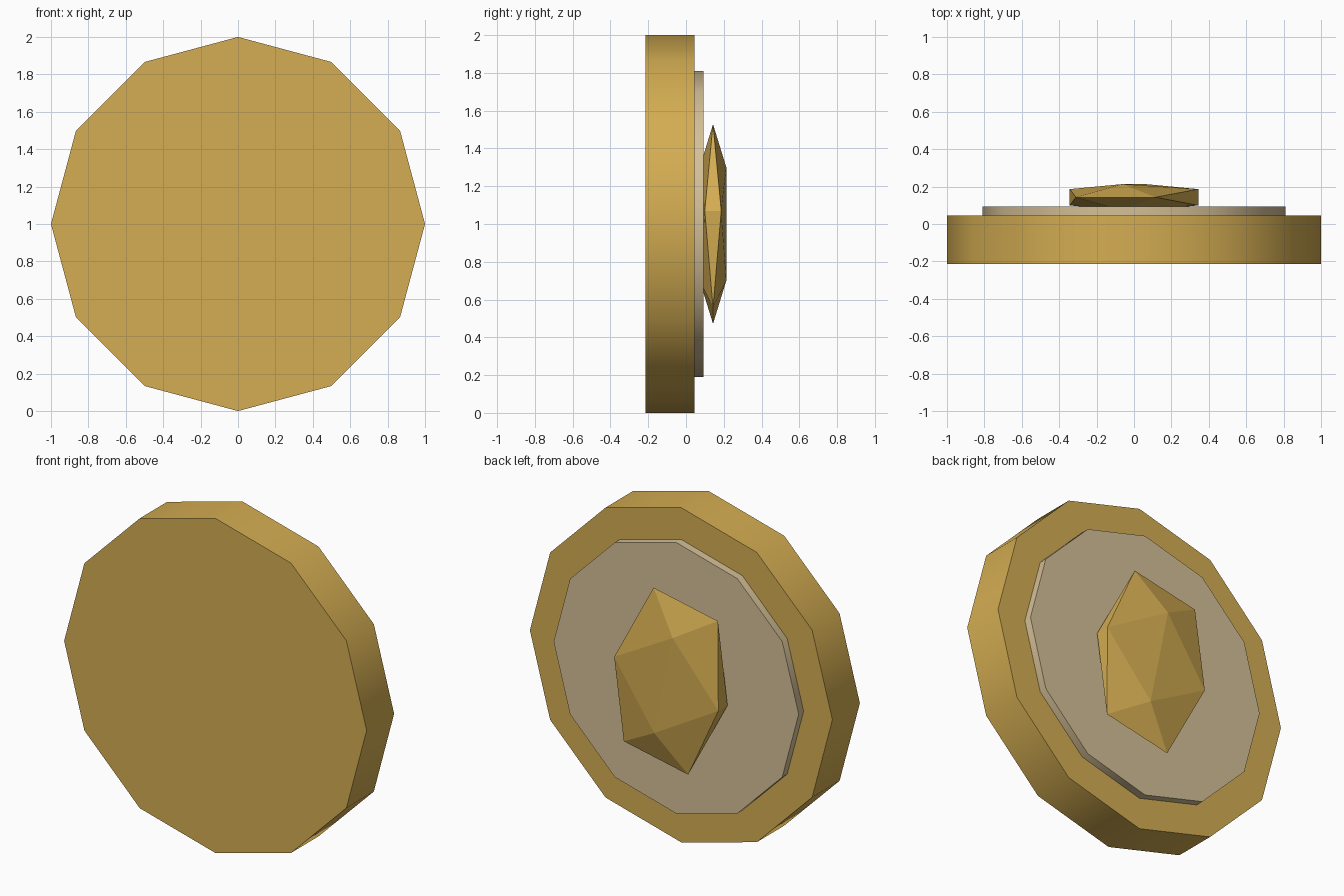
import bpy
import bmesh
from math import pi, radians, sqrt
from mathutils import Matrix, Vector

cube = bpy.data.objects.get("Cube")
if cube:
    bpy.data.objects.remove(cube, do_unlink=True)


def linear(c):
    c /= 255
    return c / 12.92 if c <= 0.04045 else ((c + 0.055) / 1.055) ** 2.4


def material(name, *rgb):
    m = bpy.data.materials.new(name)
    m.use_nodes = True
    colour = [linear(c) for c in rgb] + [1]
    m.diffuse_color = colour
    m.node_tree.nodes["Principled BSDF"].inputs["Base Color"].default_value = colour
    return m


gold = material("gold", 212, 173, 82)
pale = material("pale_tan", 213, 192, 151)


def disc(name, radius, front, back, mat):
    """Twelve-sided disc standing upright, a corner at the top."""
    bpy.ops.mesh.primitive_cylinder_add(
        vertices=12, radius=radius, depth=back - front,
        location=(0, (front + back) / 2, 1), rotation=(pi / 2, 0, 0))
    ob = bpy.context.object
    ob.name = name
    ob.data.materials.append(mat)
    bpy.ops.object.transform_apply(location=False, rotation=True, scale=True)
    bpy.ops.object.shade_smooth_by_angle(angle=radians(40))
    return ob


# Thick body and thin raised plate on its back
disc("medallion_body", 1.0, -0.2135, 0.046, gold)
disc("back_plate", 0.81, 0.04, 0.093, pale)

# Flattened, tilted icosahedral gem, partly sunk in the plate
t = (1 + sqrt(5)) / 2
bm = bmesh.new()
for s in (-1, 1):
    for u in (-t, t):
        for corner in ((s, 0, u), (0, u, s), (u, s, 0)):
            bm.verts.new(corner)
bmesh.ops.convex_hull(bm, input=bm.verts[:])
bmesh.ops.scale(bm, vec=Vector((0.217, 0.0435, 0.306)), verts=bm.verts)
bmesh.ops.rotate(bm, cent=(0, 0, 0), matrix=Matrix.Rotation(-0.2, 3, 'Y'), verts=bm.verts)
bmesh.ops.recalc_face_normals(bm, faces=bm.faces[:])
mesh = bpy.data.meshes.new("gem")
bm.to_mesh(mesh)
bm.free()
mesh.materials.append(gold)
gem = bpy.data.objects.new("gem", mesh)
gem.location = (0, 0.143, 1)
bpy.context.collection.objects.link(gem)
